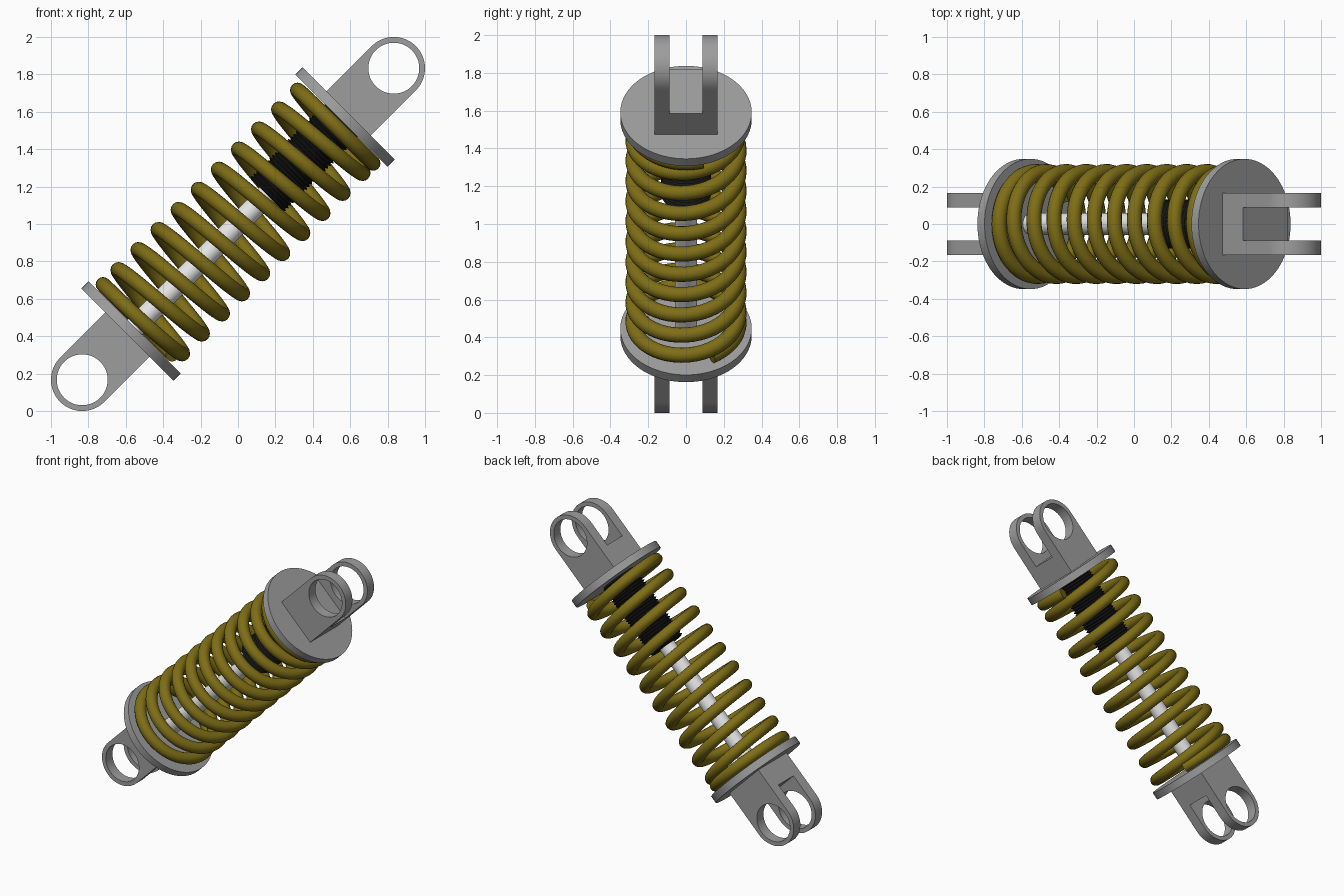
import bpy, bmesh, math
from mathutils import Matrix

if "Cube" in bpy.data.objects:
    bpy.data.objects.remove(bpy.data.objects["Cube"])

# Everything is built along local z, then tilted 45 degrees about y and lifted
TILT = Matrix.Translation((0, 0, 1)) @ Matrix.Rotation(math.radians(45), 4, 'Y')
FLANGE_IN, FLANGE_OUT = 0.782, 0.836
EYE_Z, EYE_R, HOLE_R = 1.178, 0.167, 0.136


def material(name, rgb):
    m = bpy.data.materials.new(name)
    m.diffuse_color = (*rgb, 1)
    m.use_nodes = True
    m.node_tree.nodes["Principled BSDF"].inputs["Base Color"].default_value = m.diffuse_color
    return m


STEEL = material("grey_steel", (0.34, 0.34, 0.34))
OLIVE = material("olive_yellow", (0.21, 0.155, 0.008))
CHROME = material("bright_chrome", (0.8, 0.8, 0.8))
BLACK = material("black_rubber", (0.008, 0.008, 0.008))


def finish(name, bm, mat, flip=False):
    bmesh.ops.recalc_face_normals(bm, faces=bm.faces)
    if flip:  # half turn about y for the lower end
        bm.transform(Matrix.Rotation(math.pi, 4, 'Y'))
    bm.transform(TILT)
    me = bpy.data.meshes.new(name)
    bm.to_mesh(me)
    bm.free()
    me.materials.append(mat)
    ob = bpy.data.objects.new(name, me)
    bpy.context.collection.objects.link(ob)
    bpy.ops.object.select_all(action='DESELECT')
    ob.select_set(True)
    bpy.context.view_layer.objects.active = ob
    bpy.ops.object.shade_smooth_by_angle(angle=math.radians(35))
    return ob


def sweep(bm, rings, closed_ends=True):
    """Skin a list of closed point rings."""
    rows = [[bm.verts.new(p) for p in r] for r in rings]
    n = len(rows[0])
    for a, b in zip(rows, rows[1:]):
        for j in range(n):
            k = (j + 1) % n
            bm.faces.new((a[j], a[k], b[k], b[j]))
    if closed_ends:
        bm.faces.new(rows[0])
        bm.faces.new(rows[-1])


def lathe(name, profile, mat, seg=48, flip=False):
    bm = bmesh.new()
    ang = [2 * math.pi * i / seg for i in range(seg)]
    sweep(bm, [[(r * math.cos(a), r * math.sin(a), z) for a in ang] for r, z in profile])
    return finish(name, bm, mat, flip)


def box(bm, x, y, z0, z1):
    sweep(bm, [[(-x, -y, z), (x, -y, z), (x, y, z), (-x, y, z)] for z in (z0, z1)])


def eye_plate(bm, y0, y1):
    """Round-ended plate with a hole, between two y planes."""
    depth = EYE_Z - FLANGE_OUT + 0.02
    corner = math.atan2(depth, EYE_R)
    angles = sorted([2 * math.pi * i / 72 for i in range(72)] + [math.pi + corner, 2 * math.pi - corner])
    loops = []
    for a in angles:
        c, s = math.cos(a), math.sin(a)
        k = EYE_R
        if s < -1e-6:  # straight stem below the eye
            k = min(EYE_R / max(abs(c), 1e-6), depth / -s)
        q = [(k, y0), (k, y1), (HOLE_R, y1), (HOLE_R, y0)]
        loops.append([(r * c, y, EYE_Z + r * s) for r, y in q])
    rows = [[bm.verts.new(p) for p in q] for q in loops]
    for i, a in enumerate(rows):
        b = rows[(i + 1) % len(rows)]
        for j in range(4):
            k = (j + 1) % 4
            bm.faces.new((a[j], a[k], b[k], b[j]))


# Matching flange and forked eye at each end
for end, flip in (("upper", False), ("lower", True)):
    lathe(end + "_flange", [(0.348, FLANGE_IN), (0.348, FLANGE_OUT)], STEEL, 72, flip)
    bm = bmesh.new()
    eye_plate(bm, -0.166, -0.088)
    eye_plate(bm, 0.088, 0.166)
    box(bm, EYE_R, 0.088, FLANGE_OUT - 0.02, 0.993)
    finish(end + "_fork", bm, STEEL, flip)

# Central piston rod
lathe("piston_rod", [(0.058, -0.79), (0.058, 0.79)], CHROME)

# Ribbed bump stop
z, pitch, ribs = 0.22, 0.02, []
while z < 0.77:
    ribs += [(0.118, z), (0.132, z + pitch / 2)]
    z += pitch
lathe("bump_stop", ribs + [(0.118, 0.785)], BLACK)


# Coil spring with flattened end turns
def coil_height(a):
    h = -0.703 + 0.152 * (a / (2 * math.pi) - 1)
    low, high = -0.741, 0.741
    soft = 0.02  # blend into the seats
    h = low + 0.5 * ((h - low) + math.sqrt((h - low) ** 2 + soft ** 2))
    return high - 0.5 * ((high - h) + math.sqrt((high - h) ** 2 + soft ** 2))


bm = bmesh.new()
start, stop, steps = 0.5, 22 * math.pi + 0.3, 520
rings = []
for i in range(steps + 1):
    a = start + (stop - start) * i / steps
    ring = []
    for j in range(16):
        b = 2 * math.pi * j / 16
        r = 0.281 + 0.04 * math.cos(b)
        ring.append((r * math.cos(a), r * math.sin(a), coil_height(a) + 0.04 * math.sin(b)))
    rings.append(ring)
sweep(bm, rings)
finish("coil_spring", bm, OLIVE)
